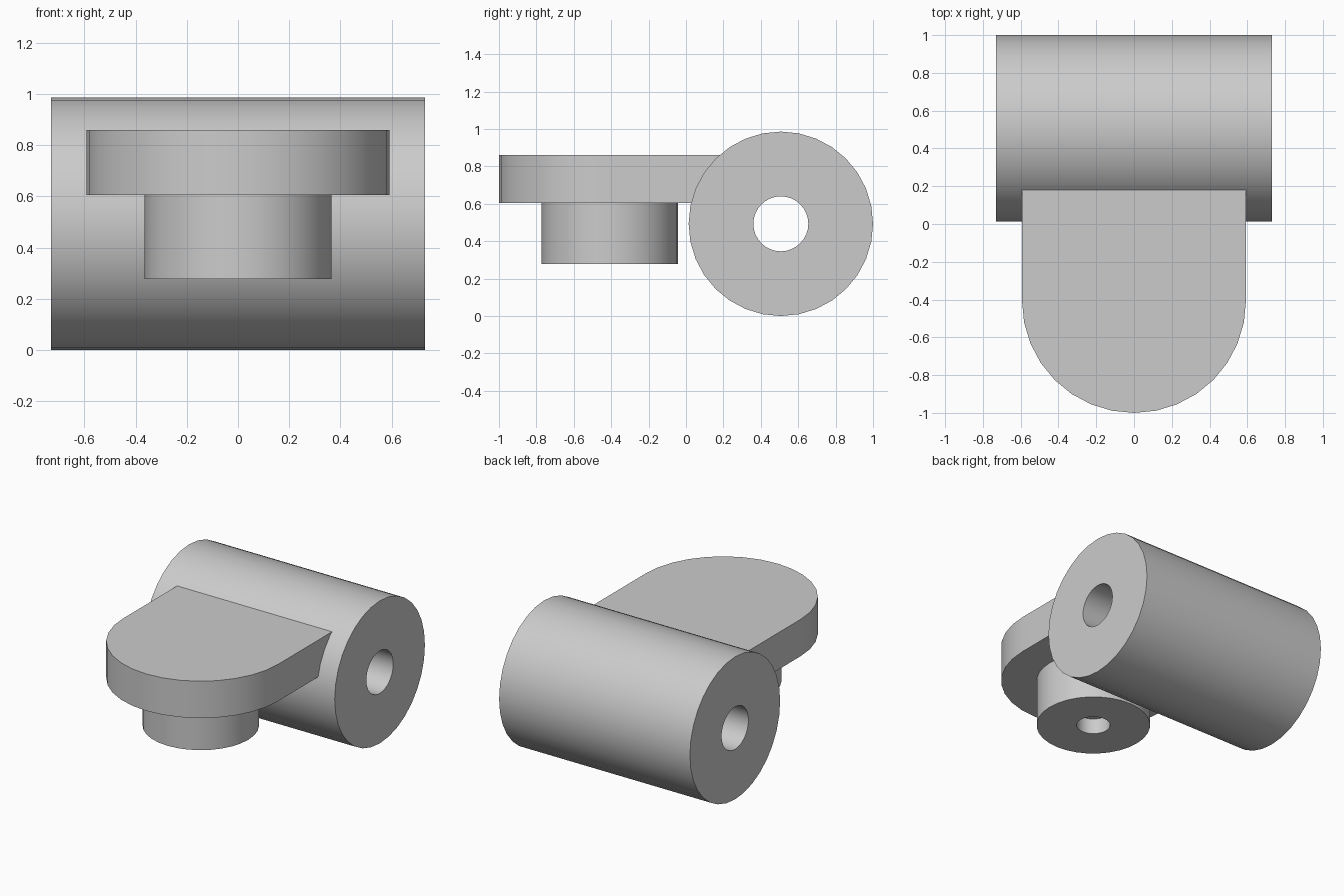
import bpy, bmesh
from math import radians, pi, sin, cos
from mathutils import Matrix, Vector

cube = bpy.data.objects.get("Cube")
if cube:
    bpy.data.objects.remove(cube, do_unlink=True)

SEGMENTS = 32

grey = bpy.data.materials.new("plain_grey")
grey.use_nodes = True
GREY = (0.6, 0.6, 0.6, 1)
grey.diffuse_color = GREY
grey.node_tree.nodes["Principled BSDF"].inputs["Base Color"].default_value = GREY


def finish(bm, name):
    """Turn a bmesh into a shaded object with the shared material."""
    bmesh.ops.remove_doubles(bm, verts=bm.verts, dist=1e-4)
    bmesh.ops.recalc_face_normals(bm, faces=bm.faces)
    mesh = bpy.data.meshes.new(name)
    bm.to_mesh(mesh)
    bm.free()
    mesh.materials.append(grey)
    obj = bpy.data.objects.new(name, mesh)
    bpy.context.collection.objects.link(obj)
    bpy.ops.object.select_all(action='DESELECT')
    obj.select_set(True)
    bpy.context.view_layer.objects.active = obj
    bpy.ops.object.shade_smooth_by_angle(angle=radians(30))
    return obj


def lathe(name, profile, matrix):
    """Spin a closed (radius, height) profile about z, then place it."""
    bm = bmesh.new()
    verts = [bm.verts.new((r, 0, h)) for r, h in profile]
    edges = [bm.edges.new((a, b)) for a, b in zip(verts, verts[1:] + verts[:1])]
    bmesh.ops.spin(bm, geom=verts + edges, cent=(0, 0, 0), axis=(0, 0, 1),
                   angle=2 * pi, steps=SEGMENTS)
    bmesh.ops.remove_doubles(bm, verts=bm.verts, dist=1e-4)
    bm.transform(matrix)
    return finish(bm, name)


# Hinge barrel lying along x, bored right through
half, outer, bore = 0.73, 0.493, 0.147
lathe("hinge_barrel",
      [(bore, -half), (outer, -half), (outer, half), (bore, half)],
      Matrix.Translation((0, 0.507, outer)) @ Matrix.Rotation(pi / 2, 4, 'Y'))

# Round-nosed plate, its square end sunk into the barrel
radius, centre_y, bottom, top = 0.593, -0.407, 0.605, 0.86
bm = bmesh.new()
half_steps = SEGMENTS // 2
outline = [(radius * cos(pi + pi * i / half_steps),
            centre_y + radius * sin(pi + pi * i / half_steps))
           for i in range(half_steps + 1)]
outline += [(radius, 0.25), (-radius, 0.25)]
face = bm.faces.new([bm.verts.new((x, y, bottom)) for x, y in outline])
raised = bmesh.ops.extrude_face_region(bm, geom=[face], use_keep_orig=True)
bmesh.ops.translate(bm, vec=Vector((0, 0, top - bottom)),
                    verts=[v for v in raised["geom"] if isinstance(v, bmesh.types.BMVert)])
finish(bm, "round_nosed_plate")

# Boss under the plate with a shallow blind hole
lathe("boss",
      [(0, 0.385), (0.108, 0.385), (0.108, 0.277), (0.365, 0.277), (0.365, 0.62), (0, 0.62)],
      Matrix.Translation((0, centre_y, 0)))
